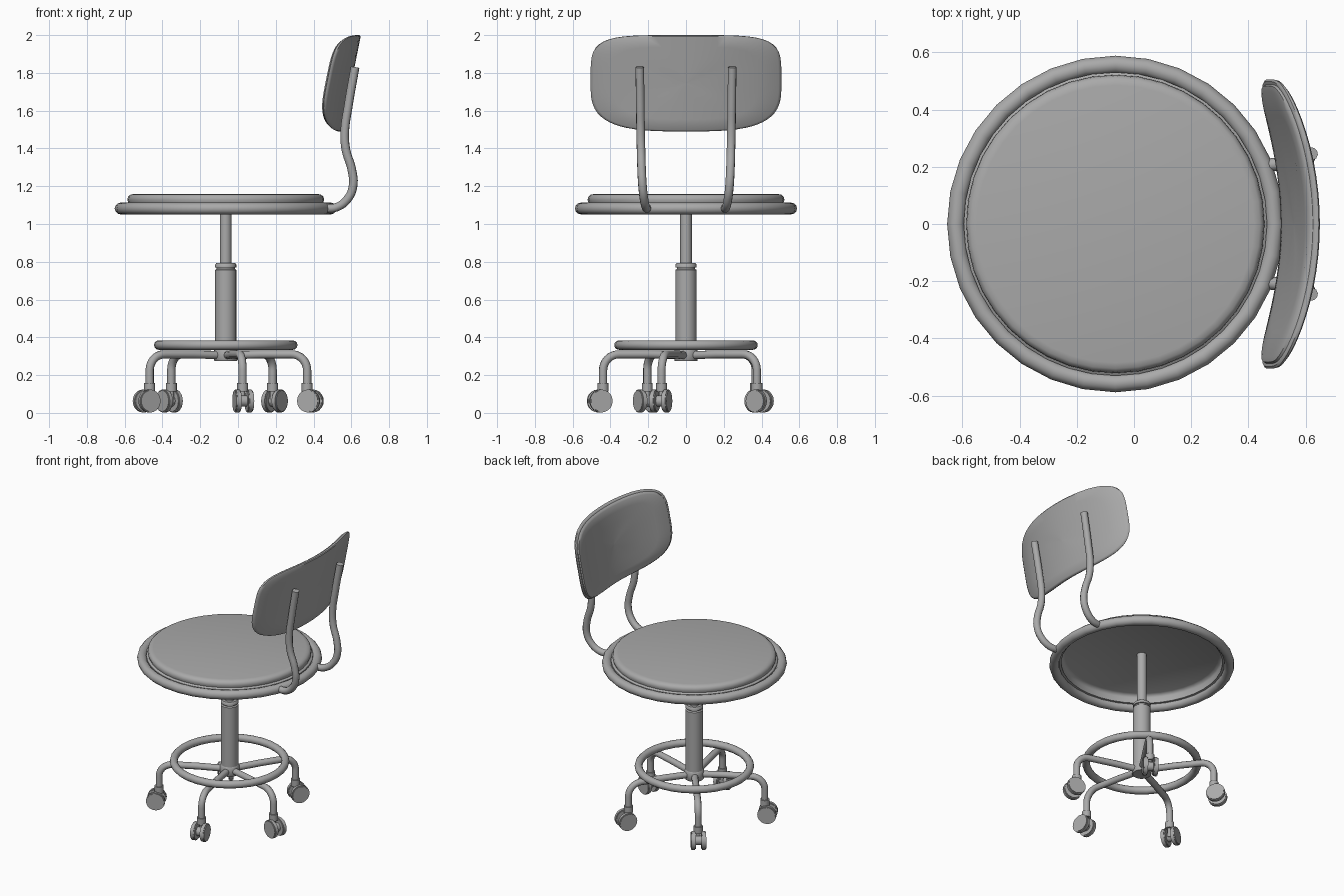
import bpy, bmesh, math
from mathutils import Matrix, Vector

cube = bpy.data.objects.get("Cube")
if cube:
    bpy.data.objects.remove(cube, do_unlink=True)

CENTRE = Vector((-0.065, 0, 0))

grey = bpy.data.materials.new("plain_grey")
grey.use_nodes = True
grey.diffuse_color = (0.4, 0.4, 0.4, 1)
grey.node_tree.nodes["Principled BSDF"].inputs["Base Color"].default_value = (0.4, 0.4, 0.4, 1)


def finish(name, bm, location=CENTRE, turn=0):
    """Turn a bmesh into a smooth-shaded object that keeps sharp edges."""
    bmesh.ops.recalc_face_normals(bm, faces=bm.faces)
    mesh = bpy.data.meshes.new(name)
    bm.to_mesh(mesh)
    bm.free()
    for poly in mesh.polygons:
        poly.use_smooth = True
    mesh.set_sharp_from_angle(angle=math.radians(40))
    mesh.materials.append(grey)
    obj = bpy.data.objects.new(name, mesh)
    obj.location = location
    obj.rotation_euler.z = turn
    bpy.context.collection.objects.link(obj)


def loft(bm, rings):
    """Join closed rings of points with quads and cap both ends."""
    loops = [[bm.verts.new(p) for p in ring] for ring in rings]
    n = len(loops[0])
    for a, b in zip(loops, loops[1:]):
        for i in range(n):
            j = (i + 1) % n
            bm.faces.new((a[i], a[j], b[j], b[i]))
    bm.faces.new(loops[0])
    bm.faces.new(loops[-1])


def lathe(name, profile, sides=32):
    bm = bmesh.new()
    angles = [math.tau * i / sides for i in range(sides)]
    loft(bm, [[(r * math.cos(a), r * math.sin(a), z) for a in angles] for r, z in profile])
    finish(name, bm)


def torus(name, major, minor, z, sides=32, round_sides=12):
    bm = bmesh.new()
    grid = []
    for i in range(sides):
        a = math.tau * i / sides
        row = []
        for k in range(round_sides):
            b = math.tau * k / round_sides
            r = major + minor * math.cos(b)
            row.append(bm.verts.new((r * math.cos(a), r * math.sin(a), z + minor * math.sin(b))))
        grid.append(row)
    for i in range(sides):
        for k in range(round_sides):
            i2, k2 = (i + 1) % sides, (k + 1) % round_sides
            bm.faces.new((grid[i][k], grid[i2][k], grid[i2][k2], grid[i][k2]))
    finish(name, bm)


def tube(name, points, radius, spline_type, location=(0, 0, 0), turn=0):
    curve = bpy.data.curves.new(name, 'CURVE')
    curve.dimensions = '3D'
    curve.bevel_depth = radius
    curve.bevel_resolution = 3
    curve.resolution_u = 6
    curve.use_fill_caps = True
    spline = curve.splines.new(spline_type)
    if spline_type == 'BEZIER':
        spline.bezier_points.add(len(points) - 1)
        for bp, p in zip(spline.bezier_points, points):
            bp.co = p
            bp.handle_left_type = bp.handle_right_type = 'AUTO'
    else:
        spline.points.add(len(points) - 1)
        for sp, p in zip(spline.points, points):
            sp.co = (*p, 1)
    spline.use_smooth = True
    curve.materials.append(grey)
    obj = bpy.data.objects.new(name, curve)
    obj.location = location
    obj.rotation_euler.z = turn
    bpy.context.collection.objects.link(obj)


def cylinder(bm, radius, depth, matrix, sides=20):
    bmesh.ops.create_cone(bm, cap_ends=True, segments=sides, radius1=radius,
                          radius2=radius, depth=depth, matrix=matrix)


# Seat: tubular rim and padded disc, hollow underneath
torus("seat_rim", 0.557, 0.031, 1.082)
lathe("seat_cushion", [(0.49, 1.15), (0.505, 1.142), (0.512, 1.13), (0.512, 1.09),
                       (0.53, 1.09), (0.53, 1.105), (0.516, 1.113), (0.521, 1.128),
                       (0.517, 1.145), (0.505, 1.155), (0.485, 1.159)], 40)

# Column: gas lift, collar and sleeve
lathe("lift_rod", [(0.031, 0.78), (0.031, 1.152)], 20)
lathe("column_sleeve", [(0.056, 0.32), (0.056, 0.757), (0.048, 0.763), (0.048, 0.769),
                        (0.056, 0.771), (0.056, 0.785), (0.05, 0.793)], 24)
lathe("base_hub", [(0.058, 0.274), (0.062, 0.279), (0.062, 0.33), (0.056, 0.34)], 24)

# Foot ring resting on the legs
torus("foot_ring", 0.355, 0.025, 0.359)

# Five legs, each a tube with a bend at the end and a twin-wheel caster
BEND, LEG_Z = 0.085, 0.31
legs = ((56.5, 0.45), (128, 0.468), (207, 0.452), (281.5, 0.448), (343.3, 0.45))

for number, (degrees, post) in enumerate(legs, 1):
    turn = math.radians(degrees)
    leg_path = [(0.03, 0, LEG_Z - 0.005), (0.2, 0, LEG_Z)]
    for step in range(9):
        a = math.pi / 2 * step / 8
        leg_path.append((post - BEND + BEND * math.sin(a), 0, LEG_Z - BEND + BEND * math.cos(a)))
    leg_path.append((post, 0, 0.13))
    tube(f"leg_{number}", leg_path, 0.022, 'POLY', CENTRE, turn)

    bm = bmesh.new()
    cylinder(bm, 0.029, 0.045, Matrix.Translation((post, 0, 0.135)))
    cylinder(bm, 0.014, 0.08, Matrix.Translation((post, 0, 0.09)))
    finish(f"caster_socket_{number}", bm, CENTRE, turn)

    bm = bmesh.new()
    sideways = Matrix.Rotation(math.pi / 2, 4, 'X')
    hub = Vector((post + 0.018, 0, 0.063))
    for side in (-1, 1):
        cylinder(bm, 0.061, 0.03, Matrix.Translation(hub + Vector((0, side * 0.033, 0))) @ sideways)
    cylinder(bm, 0.03, 0.06, Matrix.Translation(hub) @ sideways, 16)
    bmesh.ops.bevel(bm, geom=[e for e in bm.edges if e.calc_face_angle(0) > 1],
                    offset=0.005, segments=2, affect='EDGES')
    finish(f"caster_wheels_{number}", bm, CENTRE, turn)

# Backrest supports, mirrored left and right
support = [(0.465, 0.205, 1.082), (0.52, 0.212, 1.088), (0.578, 0.222, 1.13),
           (0.609, 0.23, 1.2), (0.602, 0.235, 1.29), (0.572, 0.238, 1.39),
           (0.565, 0.24, 1.48), (0.585, 0.242, 1.63), (0.62, 0.245, 1.83)]
for label, side in (("left", 1), ("right", -1)):
    tube(f"{label}_back_support", [(x, y * side, z) for x, y, z in support], 0.023, 'BEZIER')

# Backrest: rounded panel with tight top corners, leaning back and wrapped around the sitter
HALF_W, HALF_H, MID_Z, PER_SIDE = 0.505, 0.255, 1.745, 18


def panel_ring(scale, depth):
    ring = []
    for quarter in range(4):
        for i in range(PER_SIDE):
            u, v = 1, 2 * i / PER_SIDE - 1
            for _ in range(quarter):
                u, v = -v, u
            power = 4.8 if v > 0 else 3.2
            size = scale / (abs(u) ** power + abs(v) ** power) ** (1 / power)
            y, z = HALF_W * u * size, HALF_H * v * size
            ring.append((0.6 + 0.2 * z - 0.45 * y * y - depth, y, MID_Z + z))
    return ring


bm = bmesh.new()
loft(bm, [panel_ring(s, d) for s, d in (
    (0.01, 0), (0.25, 0), (0.5, 0), (0.75, 0), (0.97, 0), (0.995, 0.005), (1, 0.014),
    (0.985, 0.022), (0.965, 0.024), (0.955, 0.033), (0.92, 0.04),
    (0.75, 0.042), (0.5, 0.042), (0.25, 0.042), (0.01, 0.042))])
finish("backrest", bm, (0, 0, 0))
